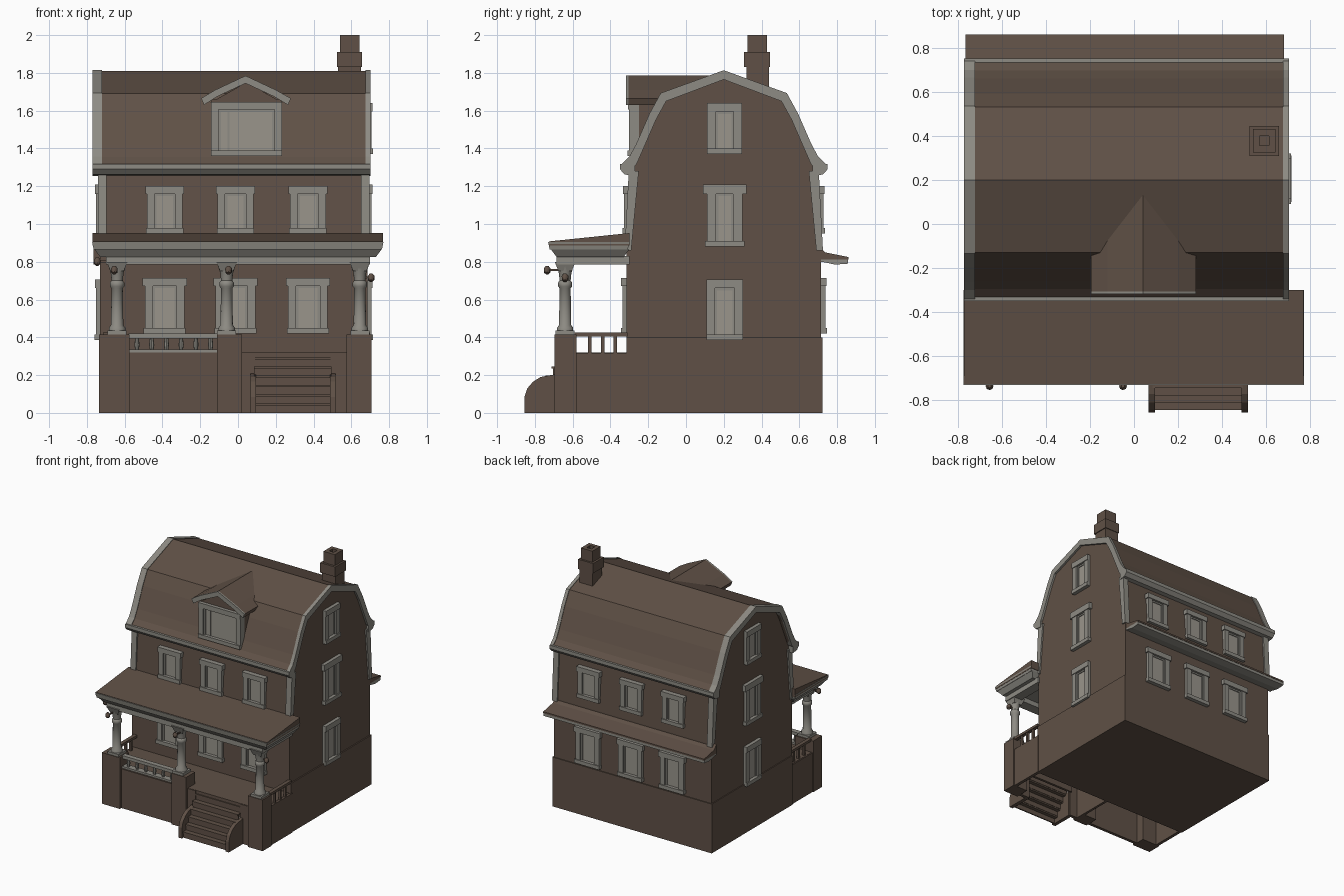
import bpy, bmesh, math
from mathutils import Vector

if "Cube" in bpy.data.objects:
    bpy.data.objects.remove(bpy.data.objects["Cube"])


def material(name, rgb):
    m = bpy.data.materials.new(name)
    m.diffuse_color = (*rgb, 1)
    m.use_nodes = True
    m.node_tree.nodes["Principled BSDF"].inputs["Base Color"].default_value = m.diffuse_color
    return m


BROWN = material("weathered brown", (0.115, 0.081, 0.061))
TRIM = material("trim grey", (0.27, 0.26, 0.23))
PANE = material("pane grey", (0.32, 0.30, 0.26))


def mesh(name, verts, faces, mat):
    me = bpy.data.meshes.new(name)
    me.from_pydata(verts, [], faces)
    bm = bmesh.new()
    bm.from_mesh(me)
    bmesh.ops.recalc_face_normals(bm, faces=bm.faces)
    bm.to_mesh(me)
    bm.free()
    me.materials.append(mat)
    ob = bpy.data.objects.new(name, me)
    bpy.context.collection.objects.link(ob)
    return ob


def prism(name, pts, lo, hi, mat, axis="x"):
    """Extrude a (y,z) profile along x, or an (x,z) profile along y."""
    n = len(pts)
    put = (lambda p, t: (t, p[0], p[1])) if axis == "x" else (lambda p, t: (p[0], t, p[1]))
    verts = [put(p, t) for t in (lo, hi) for p in pts]
    faces = [tuple(range(n)), tuple(range(2 * n - 1, n - 1, -1))]
    faces += [(i, (i + 1) % n, n + (i + 1) % n, n + i) for i in range(n)]
    return mesh(name, verts, faces, mat)


def box(name, x0, x1, y0, y1, z0, z1, mat, taper=0.0):
    """Box whose bottom can be drawn in by taper."""
    t = taper
    v = [(x0 + t, y0 + t, z0), (x1 - t, y0 + t, z0), (x1 - t, y1 - t, z0), (x0 + t, y1 - t, z0),
         (x0, y0, z1), (x1, y0, z1), (x1, y1, z1), (x0, y1, z1)]
    f = [(3, 2, 1, 0), (4, 5, 6, 7), (0, 1, 5, 4), (1, 2, 6, 5), (2, 3, 7, 6), (3, 0, 4, 7)]
    return mesh(name, v, f, mat)


def lathe(name, x, y, profile, mat, n=14):
    v = [(x + r * math.cos(2 * math.pi * i / n), y + r * math.sin(2 * math.pi * i / n), z)
         for r, z in profile for i in range(n)]
    f = [(k * n + i, k * n + (i + 1) % n, (k + 1) * n + (i + 1) % n, (k + 1) * n + i)
         for k in range(len(profile) - 1) for i in range(n)]
    f += [tuple(range(n)), tuple(range(len(v) - n, len(v)))]
    ob = mesh(name, v, f, mat)
    ob.data.set_sharp_from_angle(angle=math.radians(40))
    return ob


def window(name, side, c, plane, z0, z1, w, fr=0.045, head=0.0):
    """Framed sash window on a wall; side is front, back, left or right."""
    sgn = -1 if side in ("front", "left") else 1

    def part(pname, a0, a1, b0, b1, d0, d1, mat):
        n0, n1 = sorted((plane + sgn * d0, plane + sgn * d1))
        if side in ("front", "back"):
            box(pname, c + a0, c + a1, n0, n1, b0, b1, mat)
        else:
            box(pname, n0, n1, c + a0, c + a1, b0, b1, mat)

    h = w / 2
    for s in (-1, 1):
        a = sorted((s * h, s * (h - fr)))
        part(name + "_jamb", a[0], a[1], z0, z1, -0.03, 0.022, TRIM)
        a = sorted((s * (h - fr), s * (h - fr - 0.012)))
        part(name + "_sash", a[0], a[1], z0 + 0.03, z1 - fr, -0.03, 0.01, TRIM)
    part(name + "_head", -h - head, h + head, z1 - fr, z1, -0.03, 0.028, TRIM)
    part(name + "_sill", -h - head / 2, h + head / 2, z0, z0 + 0.03, -0.03, 0.03, TRIM)
    part(name + "_sash_top", -h + fr, h - fr, z1 - fr - 0.012, z1 - fr, -0.03, 0.01, TRIM)
    part(name + "_pane", -h + fr, h - fr, z0 + 0.03, z1 - fr, -0.03, 0.004, PANE)


RY = 0.2  # ridge position in y


def both(half):
    """Mirror a (distance, z) half profile, ridge first, about the ridge."""
    return [(RY - d, z) for d, z in reversed(half)] + [(RY + d, z) for d, z in half[1:]]


# House body with gambrel gables
body = [(0, 1.78), (0.315, 1.66), (0.37, 1.55), (0.435, 1.41), (0.475, 1.32), (0.49, 1.26), (0.515, 0.88), (0.515, 0)]
prism("house_body", both(body), -0.73, 0.685, BROWN)
box("foundation", -0.737, 0.695, -0.315, 0.722, 0, 0.4, BROWN)

# Gambrel roof shell with flared eaves, and pale rake boards on both gables
outer = [(0, 1.81), (0.33, 1.69), (0.39, 1.58), (0.46, 1.42), (0.495, 1.355), (0.54, 1.31)]
inner = [(0, 1.765), (0.305, 1.65), (0.36, 1.55), (0.425, 1.40), (0.46, 1.32), (0.50, 1.27)]
prism("roof", both(outer) + both(inner)[::-1], -0.755, 0.68, BROWN)
rake = [(d + 0.004, z + 0.003) if d else (0, z + 0.004) for d, z in outer]
for x0, x1 in ((-0.77, -0.72), (0.675, 0.702)):
    prism("rake_board", both(rake) + both(inner)[::-1], x0, x1, TRIM)
for s in (-1, 1):
    a, b = sorted((RY + s * 0.47, RY + s * 0.55))
    prism("eave_gutter", [(RY + s * 0.55, 1.318), (RY + s * 0.55, 1.29), (RY + s * 0.525, 1.262),
                          (RY + s * 0.47, 1.255), (RY + s * 0.47, 1.318)], -0.77, 0.702, TRIM)
    for x0, x1 in ((-0.742, -0.695), (0.65, 0.697)):
        prism("corner_board", [(RY + s * 0.525, 0.86), (RY + s * 0.503, 1.28),
                               (RY + s * 0.45, 1.28), (RY + s * 0.49, 0.86)], x0, x1, TRIM)

# Windows on all four sides
for x in (-0.388, -0.013, 0.37):
    for side, up, low in (("front", -0.305, -0.315), ("back", 0.705, 0.717)):
        window(side + "_upper_window", side, x, up, 0.95, 1.20, 0.19, 0.04, 0.008)
        window(side + "_lower_window", side, x, low, 0.42, 0.715, 0.21, 0.042, 0.012)
for side, plane in (("left", -0.73), ("right", 0.685)):
    window(side + "_attic_window", side, 0.205, plane, 1.37, 1.64, 0.185)
    window(side + "_middle_window", side, 0.205, plane, 0.88, 1.21, 0.19, 0.05, 0.02)
    window(side + "_lower_window", side, 0.205, plane, 0.385, 0.705, 0.195)

# Dormer: body, gable, window and peaked roof running back into the main slope
box("dormer_body", -0.14, 0.23, -0.275, 0.0, 1.36, 1.66, BROWN)
prism("dormer_gable", [(-0.15, 1.64), (0.24, 1.64), (0.045, 1.75)], -0.28, 0.05, BROWN, "y")
window("dormer_window", "front", 0.045, -0.28, 1.36, 1.645, 0.375, 0.04)
box("dormer_mullion", -0.055, -0.045, -0.288, -0.27, 1.39, 1.61, TRIM)
box("dormer_mullion", 0.185, 0.195, -0.288, -0.27, 1.39, 1.61, TRIM)
chevron = [(-0.195, 1.665), (-0.12, 1.71), (0.04, 1.785), (0.20, 1.71), (0.28, 1.665),
           (0.265, 1.63), (0.19, 1.675), (0.04, 1.745), (-0.11, 1.675), (-0.18, 1.63)]
prism("dormer_roof", chevron, -0.305, 0.13, BROWN, "y")
prism("dormer_rake_board", chevron, -0.318, -0.305, TRIM, "y")

# Chimney with a collar and open flue
box("chimney_base", 0.53, 0.65, 0.32, 0.44, 1.6, 1.84, BROWN)
box("chimney_collar", 0.523, 0.657, 0.308, 0.445, 1.83, 1.91, BROWN)
for x0, x1, y0, y1 in ((0.54, 0.57, 0.325, 0.43), (0.612, 0.642, 0.325, 0.43),
                       (0.57, 0.612, 0.325, 0.355), (0.57, 0.612, 0.4, 0.43)):
    box("chimney_flue", x0, x1, y0, y1, 1.9, 2.0, BROWN)

# Rear pent roof
prism("pent_roof", [(0.70, 0.885), (0.735, 0.85), (0.86, 0.825), (0.86, 0.812), (0.70, 0.812)], -0.765, 0.68, BROWN)
prism("pent_cornice", [(0.70, 0.813), (0.857, 0.813), (0.857, 0.79), (0.79, 0.785), (0.72, 0.80), (0.70, 0.80)],
      -0.765, 0.68, TRIM)

# Front porch: hollow base, piers, deck
box("porch_deck", -0.72, 0.68, -0.67, -0.30, 0.29, 0.32, BROWN)
box("porch_front_wall", -0.6, 0.09, -0.675, -0.65, 0, 0.318, BROWN)
box("porch_front_wall", 0.49, 0.65, -0.675, -0.65, 0, 0.318, BROWN)
box("porch_stair_back", 0.08, 0.5, -0.66, -0.64, 0.2, 0.318, BROWN)
for x0, x1 in ((-0.73, -0.705), (0.675, 0.70), (0.0, 0.02)):
    box("porch_side_wall", x0, x1, -0.66, -0.30, 0, 0.318, BROWN)
for x0, x1 in ((-0.737, -0.575), (-0.11, 0.02), (0.575, 0.708)):
    box("porch_pier", x0, x1, -0.695, -0.58, 0, 0.415, BROWN)

# Porch roof with tapered cornice and beams
prism("porch_roof", [(-0.725, 0.885), (-0.725, 0.908), (-0.30, 0.952), (-0.30, 0.885)], -0.77, 0.768, BROWN)
box("porch_fascia", -0.772, 0.77, -0.73, -0.30, 0.865, 0.905, TRIM, 0.008)
box("porch_cornice", -0.76, 0.76, -0.715, -0.30, 0.825, 0.866, TRIM, 0.03)
box("porch_beam_front", -0.70, 0.70, -0.685, -0.60, 0.785, 0.83, TRIM)
for x in (-0.70, 0.62):
    box("porch_beam_side", x, x + 0.08, -0.62, -0.30, 0.785, 0.83, TRIM)

# Columns with capitals, brackets and small hanging ornaments
shaft = [(0.044, 0.43), (0.044, 0.45), (0.033, 0.465), (0.03, 0.66), (0.038, 0.67),
         (0.038, 0.69), (0.03, 0.70), (0.034, 0.74), (0.05, 0.79)]
for x in (-0.64, -0.06, 0.645):
    box("column_plinth", x - 0.05, x + 0.05, -0.69, -0.59, 0.41, 0.435, TRIM)
    lathe("porch_column", x, -0.64, shaft, TRIM)
    box("column_bracket", x - 0.055, x + 0.055, -0.695, -0.585, 0.75, 0.80, TRIM, 0.02)


def ornament(x, y, z, ax, ay):
    lathe("ornament_knob", x, y, [(0.006, z - 0.022), (0.017, z - 0.012), (0.018, z + 0.01), (0.008, z + 0.022)], BROWN, 8)
    box("ornament_arm", min(x, ax), max(x, ax) + 0.008, min(y, ay), max(y, ay) + 0.008, z - 0.004, z + 0.006, BROWN)


ornament(-0.655, -0.735, 0.755, -0.655, -0.66)
ornament(-0.05, -0.735, 0.755, -0.05, -0.66)
ornament(0.705, -0.64, 0.715, 0.66, -0.64)
ornament(-0.745, -0.64, 0.80, -0.66, -0.64)

# Railings: pale along the front, brown at both ends
box("front_rail_top", -0.58, -0.10, -0.66, -0.62, 0.395, 0.42, TRIM)
box("front_rail_bottom", -0.58, -0.10, -0.665, -0.615, 0.315, 0.335, TRIM)
for i in range(6):
    lathe("front_baluster", -0.535 + i * 0.078, -0.64, [(0.009, 0.33), (0.014, 0.36), (0.009, 0.40)], TRIM, 8)
for x in (-0.715, 0.67):
    box("side_rail_top", x, x + 0.03, -0.59, -0.31, 0.405, 0.425, BROWN)
    for y in (-0.51, -0.44, -0.375):
        box("side_baluster", x + 0.006, x + 0.024, y - 0.009, y + 0.009, 0.31, 0.41, BROWN)

# Front stairs with rounded cheek walls
for i in range(6):
    y, z = -0.835 + i * 0.033, 0.05 + i * 0.049
    box("stair_tread", 0.085, 0.495, y - 0.008, y + 0.04, z - 0.012, z, BROWN)
    box("stair_riser", 0.085, 0.495, y, y + 0.01, z - 0.05, z - 0.01, BROWN)
cheek = [(-0.855, 0.0), (-0.855, 0.085), (-0.84, 0.13), (-0.81, 0.165), (-0.77, 0.19), (-0.66, 0.21), (-0.66, 0)]
for x in (0.065, 0.487):
    prism("stair_cheek", cheek, x, x + 0.03, BROWN)
